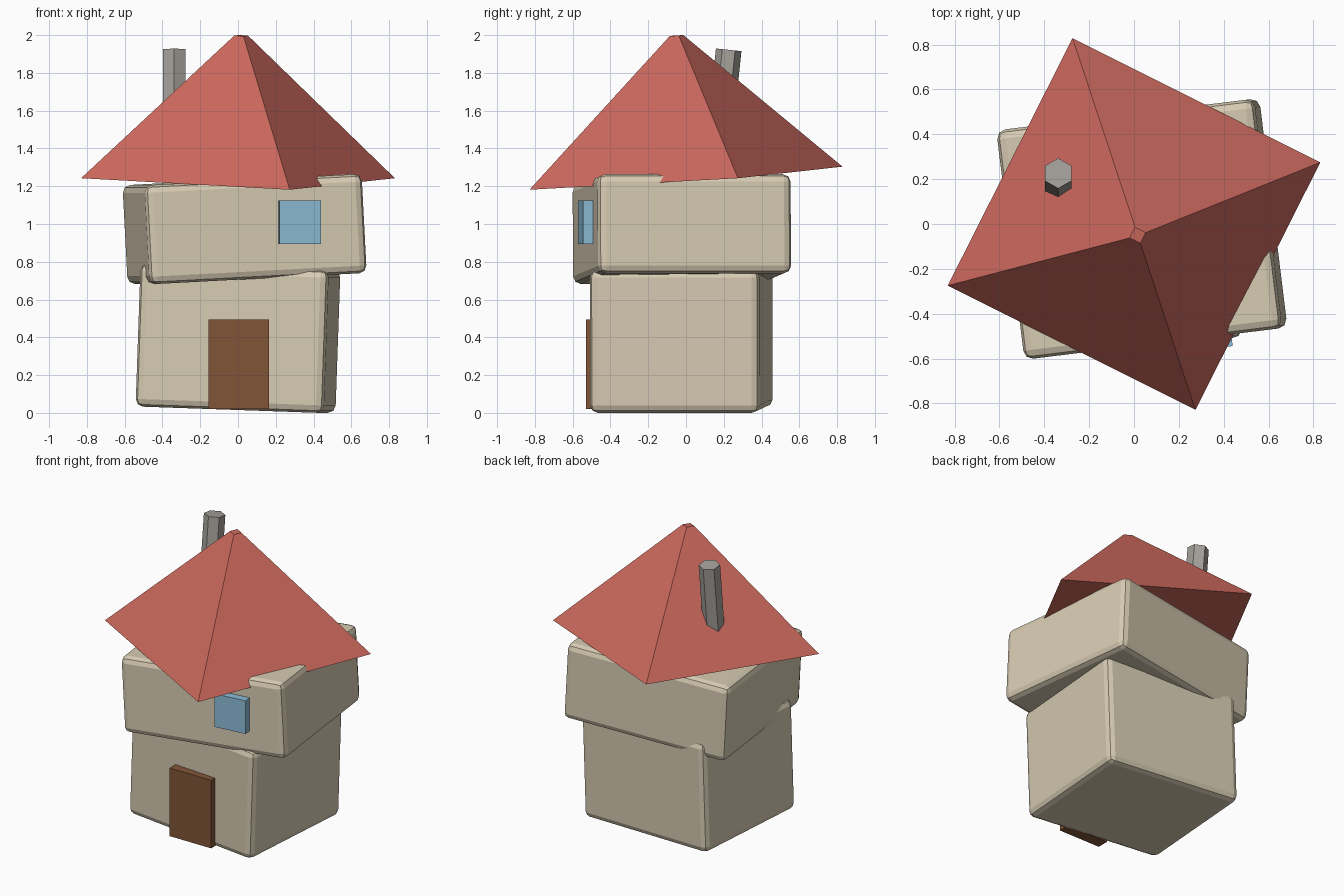
import bpy
import bmesh
from math import radians
from mathutils import Matrix

if "Cube" in bpy.data.objects:
    bpy.data.objects.remove(bpy.data.objects["Cube"])


def material(name, color):
    m = bpy.data.materials.new(name)
    m.diffuse_color = (*color, 1)
    m.use_nodes = True
    m.node_tree.nodes["Principled BSDF"].inputs["Base Color"].default_value = m.diffuse_color
    return m


WALL = material("plaster", (0.68, 0.60, 0.45))
ROOF = material("roof_tile", (0.60, 0.14, 0.11))
WOOD = material("wood", (0.22, 0.09, 0.04))
GLASS = material("glass", (0.26, 0.50, 0.68))
STONE = material("stone", (0.38, 0.36, 0.33))


def finish(name, bm, loc, rot, mat):
    me = bpy.data.meshes.new(name)
    bm.to_mesh(me)
    bm.free()
    me.materials.append(mat)
    ob = bpy.data.objects.new(name, me)
    ob.location = loc
    ob.rotation_euler = [radians(a) for a in rot]
    bpy.context.collection.objects.link(ob)
    return ob


def box(name, size, loc, rot, mat, bevel=0):
    bm = bmesh.new()
    bmesh.ops.create_cube(bm, size=1, matrix=Matrix.Diagonal((*size, 1)))
    ob = finish(name, bm, loc, rot, mat)
    if bevel:
        mod = ob.modifiers.new("rounded_edges", 'BEVEL')
        mod.width = bevel
        mod.segments = 2
    return ob


def cone(name, sides, r1, r2, height, base, loc, rot, mat):
    # "base" is the local z of the lower cap
    bm = bmesh.new()
    bmesh.ops.create_cone(bm, cap_ends=True, segments=sides, radius1=r1, radius2=r2,
                          depth=height, matrix=Matrix.Translation((0, 0, base + height / 2)))
    return finish(name, bm, loc, rot, mat)


# Crooked storeys
box("lower_storey", (1.0, 0.90, 0.757), (0.0, -0.025, 0.395), (0, 2, -4.3), WALL, 0.04)
box("upper_storey", (1.16, 1.03, 0.525), (0.035, -0.022, 0.973), (0, -3, 7), WALL, 0.04)

# Tilted four-sided roof
cone("roof", 4, 0.875, 0.038, 0.757, 0, (0, 0, 1.2425), (4, 0, 18.3), ROOF)

# Leaning hexagonal chimney, origin at its top
cone("chimney", 6, 0.068, 0.068, 0.5, -0.5, (-0.338, 0.226, 1.922), (-6, 0, 0), STONE)

# Door and window
box("door", (0.32, 0.08, 0.473), (0.005, -0.49, 0.257), (0, 0, 0), WOOD)
box("window", (0.222, 0.08, 0.23), (0.325, -0.518, 1.01), (0, 0, 7), GLASS)
